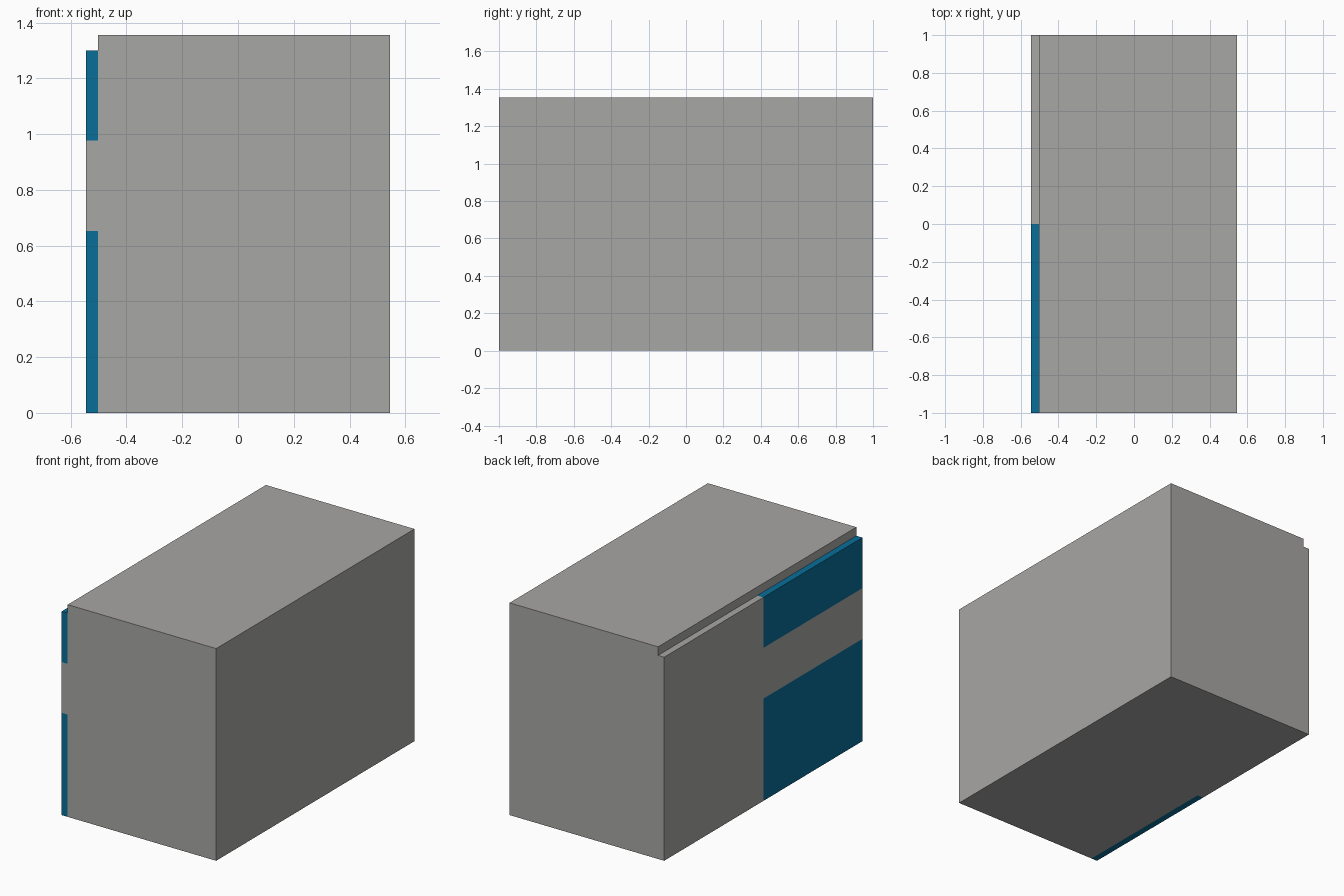
import bpy

if "Cube" in bpy.data.objects:
    bpy.data.objects.remove(bpy.data.objects["Cube"])


def material(name, rgb):
    m = bpy.data.materials.new(name)
    m.diffuse_color = (*rgb, 1)
    m.use_nodes = True
    m.node_tree.nodes["Principled BSDF"].inputs["Base Color"].default_value = m.diffuse_color
    return m


grey = material("warm grey", (0.39, 0.385, 0.375))
blue = material("deep blue", (0.003, 0.156, 0.318))


def box(name, x, y, z, mat):
    """Box from (min, max) ranges on each axis."""
    bpy.ops.mesh.primitive_cube_add(size=1, location=[sum(r) / 2 for r in (x, y, z)])
    ob = bpy.context.object
    ob.name = name
    ob.scale = [r[1] - r[0] for r in (x, y, z)]
    bpy.ops.object.transform_apply(location=False, rotation=False, scale=True)
    ob.data.materials.append(mat)
    return ob


FACE, BODY, SIDE = -0.546, -0.503, 0.546   # x of panel face, carcass face, far side
HEIGHT, PANEL_TOP = 1.355, 1.30

# Main cabinet block
box("cabinet_body", (BODY, SIDE), (-1, 1), (0, HEIGHT), grey)

# Full-height door panel on the rear half
box("door_panel", (FACE, BODY), (0, 1), (0, PANEL_TOP), grey)

# Stacked panels on the front half
for name, z0, z1, mat in (("lower_panel", 0, 0.653, blue),
                          ("middle_panel", 0.653, 0.977, grey),
                          ("upper_panel", 0.977, PANEL_TOP, blue)):
    box(name, (FACE, BODY), (-1, 0), (z0, z1), mat)
